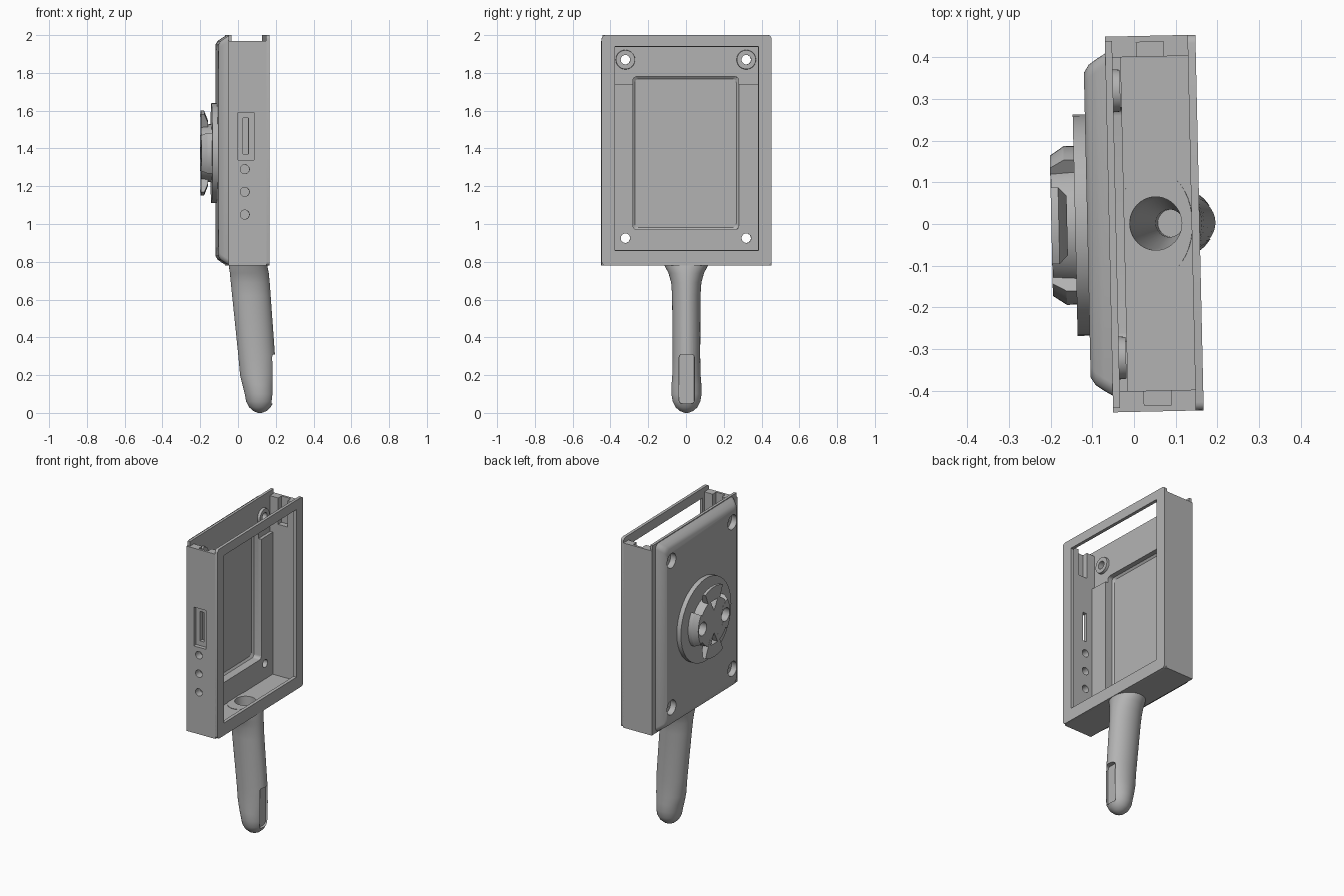
import bpy, bmesh, math
from mathutils import Matrix, Vector

cube = bpy.data.objects.get("Cube")
if cube:
    bpy.data.objects.remove(cube, do_unlink=True)

grey = bpy.data.materials.new("plain grey")
grey.use_nodes = True
grey.diffuse_color = (0.45, 0.45, 0.45, 1)
grey.node_tree.nodes["Principled BSDF"].inputs["Base Color"].default_value = (0.45, 0.45, 0.45, 1)

parts = []


def make(name, bm):
    bmesh.ops.recalc_face_normals(bm, faces=bm.faces)
    mesh = bpy.data.meshes.new(name)
    bm.to_mesh(mesh)
    bm.free()
    mesh.materials.append(grey)
    ob = bpy.data.objects.new(name, mesh)
    bpy.context.collection.objects.link(ob)
    parts.append(ob)
    return ob


def box(name, x, y, z, bevel=0):
    """Box from (min, max) pairs; bevel rounds the edges that run along x."""
    bm = bmesh.new()
    bmesh.ops.create_cube(bm, size=1)
    for v in bm.verts:
        v.co = [r[0] if c < 0 else r[1] for c, r in zip(v.co, (x, y, z))]
    if bevel:
        edges = [e for e in bm.edges if abs(e.verts[0].co.x - e.verts[1].co.x) > 1e-5]
        bmesh.ops.bevel(bm, geom=edges, offset=bevel, segments=4, profile=0.5, affect='EDGES')
    return make(name, bm)


def loft(name, rings):
    """Skin a list of equal-length point loops and cap both ends."""
    bm = bmesh.new()
    loops = [[bm.verts.new(p) for p in ring] for ring in rings]
    n = len(loops[0])
    for a, b in zip(loops, loops[1:]):
        for i in range(n):
            bm.faces.new((a[i], a[(i + 1) % n], b[(i + 1) % n], b[i]))
    bm.faces.new(loops[0])
    bm.faces.new(loops[-1])
    return make(name, bm)


def circle_x(x, y, z, r, n=40):
    return [(x, y + r * math.cos(math.tau * i / n), z + r * math.sin(math.tau * i / n)) for i in range(n)]


def oval(z, cx, rx, ry, n=40):
    return [(cx + rx * math.cos(math.tau * i / n), ry * math.sin(math.tau * i / n), z) for i in range(n)]


def round_x(name, y, z, stations):
    """Turned solid along x from (x, radius) stations."""
    return loft(name, [circle_x(x, y, z, r) for x, r in stations])


def round_y(name, x, z, r, y):
    return loft(name, [[(x + a, yy, z + b) for yb, a, b in circle_x(yy, 0, 0, r, 24)] for yy in y])


def rounded_rect(x, hy, z0, z1, r):
    pts = []
    for k, (sy, cz) in enumerate(((1, z1 - r), (-1, z1 - r), (-1, z0 + r), (1, z0 + r))):
        for i in range(6):
            a = math.pi / 2 * (k + i / 5)
            pts.append((x, sy * (hy - r) + r * math.cos(a), cz + r * math.sin(a)))
    return pts


def cut(ob, cutters):
    for c in cutters:
        mod = ob.modifiers.new("cut", 'BOOLEAN')
        mod.operation = 'DIFFERENCE'
        mod.solver = 'EXACT'
        mod.object = c
    bpy.context.view_layer.update()
    mesh = bpy.data.meshes.new_from_object(ob.evaluated_get(bpy.context.evaluated_depsgraph_get()))
    ob.modifiers.clear()
    ob.data = mesh


def discard(obs):
    for ob in obs:
        parts.remove(ob)
        bpy.data.objects.remove(ob, do_unlink=True)


# hollow for the handle
bore = loft("bore", [oval(0.9, 0.048, 0.063, 0.065), oval(0.55, 0.068, 0.06, 0.06),
                     oval(0.3, 0.085, 0.033, 0.033), oval(0.22, 0.09, 0.033, 0.033)])

# case shell: open top, side slot, three button holes, wall notches
shell = box("case_shell", (-0.06, 0.142), (-0.45, 0.45), (0.78, 1.97))
cutters = [box("cavity", (-0.2, 0.3), (-0.4, 0.4), (0.825, 2.2)),
           box("port_recess", (-0.01, 0.075), (-0.5, -0.425), (1.34, 1.59)),
           box("port_slot", (0.017, 0.045), (-0.5, -0.35), (1.37, 1.56))]
for z in (1.05, 1.17, 1.29):
    cutters.append(round_y("button_hole", 0.026, z, 0.024, (-0.5, -0.35)))
for s in (-1, 1):
    cutters.append(box("notch", (0.015, 0.08), sorted((s * 0.39, s * 0.435)), (1.8, 2.1)))
cut(shell, cutters + [bore])
discard(cutters)

# window frame
frame = box("window_frame", (0.138, 0.157), (-0.45, 0.45), (0.78, 2.0), 0.02)
window = loft("window", [[(x, s * h, 1.4 + t * (h + 0.16)) for s, t in ((1, 1), (-1, 1), (-1, -1), (1, -1))]
                         for x, h in ((0.12, 0.375), (0.15, 0.38), (0.2, 0.38))])
cut(frame, [window])
discard([window])

# back shell with sloped sides, device pocket and countersunk screw holes
back = loft("back_shell", [rounded_rect(x, 0.41 - d, 0.785 + d, 1.995 - d, 0.03)
                           for x, d in ((-0.043, 0), (-0.06, 0), (-0.08, 0.012), (-0.1, 0.026), (-0.112, 0.045))])
rim = box("back_rim", (-0.06, -0.043), (-0.44, 0.44), (0.785, 2.0))
ledge = box("inner_ledge", (-0.044, -0.023), (-0.405, 0.405), (0.8, 1.74))
pocket = loft("pocket", [rounded_rect(x, 0.28 - d, 0.97 + d, 1.78 - d, 0.02)
                         for x, d in ((0.0, 0), (-0.075, 0), (-0.085, 0.012))])
bosses, screw_cuts = [], []
for y in (-0.32, 0.32):
    for z in (0.925, 1.87):
        screw_cuts.append(round_x("screw_hole", y, z, [(-0.3, 0.05), (-0.075, 0.046), (-0.072, 0.025), (0.05, 0.025)]))
    bosses.append(round_x("screw_boss", y, 1.87, [(-0.05, 0.052), (-0.026, 0.05)]))
for ob in [back, rim, ledge] + bosses:
    cut(ob, [pocket] + screw_cuts)
discard([pocket] + screw_cuts)

# twist mount: base disc, core and four locking tabs
C = 1.375
disc = round_x("mount_disc", 0, C, [(-0.105, 0.265), (-0.141, 0.265)])
core = round_x("mount_core", 0, C, [(-0.13, 0.155), (-0.197, 0.15)])
mount = [core]
for k in range(4):
    a0 = math.pi / 2 * k
    upright = k % 2 == 1
    half = 0.42 if upright else 0.6
    # upright tabs overhang, sideways tabs taper outward to the base
    profile = ((-0.16, 0.175), (-0.18, 0.225), (-0.198, 0.225)) if upright else \
              ((-0.135, 0.19), (-0.165, 0.19), (-0.198, 0.168))
    rings = []
    for x, r in profile:
        arc = [a0 - half + 2 * half * i / 10 for i in range(11)]
        pts = [(x, rr * math.cos(a), C + rr * math.sin(a)) for rr, seq in ((r, arc), (0.1, arc[::-1])) for a in seq]
        rings.append(pts)
    mount.append(loft("mount_tab", rings))
mount_cuts = []
for s in (-1, 1):
    mount_cuts.append(round_x("mount_bore", s * 0.12, C, [(-0.3, 0.042), (-0.15, 0.042)]))
    mount_cuts.append(loft("mount_wedge", [[(x, 0, C + s * 0.07), (x, 0.035, C + s * 0.14), (x, -0.035, C + s * 0.14)]
                                           for x in (-0.3, -0.16)]))
for ob in mount:
    cut(ob, mount_cuts)
discard(mount_cuts)

# leaning handle with flared neck, round foot and a flat slot near the end
handle = loft("handle", [oval(*s) for s in (
    (0.828, 0.05, 0.09, 0.13), (0.78, 0.053, 0.102, 0.115), (0.74, 0.06, 0.103, 0.094), (0.69, 0.065, 0.103, 0.08),
    (0.62, 0.071, 0.102, 0.075), (0.3, 0.099, 0.097, 0.073), (0.2, 0.104, 0.093, 0.075),
    (0.15, 0.108, 0.085, 0.079), (0.1, 0.114, 0.078, 0.08), (0.06, 0.116, 0.073, 0.073),
    (0.03, 0.116, 0.057, 0.058), (0.01, 0.116, 0.035, 0.035), (0, 0.116, 0.01, 0.01))])
slot = box("handle_slot", (0.165, 0.3), (-0.04, 0.04), (0.05, 0.31), 0.015)
cut(handle, [bore, slot])
discard([slot, bore])

# the whole case sits slightly turned; shade curved faces smooth
turn = Matrix.Rotation(math.radians(1.27), 4, 'Z')
for ob in parts:
    ob.data.transform(turn)
    ob.select_set(True)
bpy.context.view_layer.objects.active = parts[0]
bpy.ops.object.shade_smooth_by_angle(angle=math.radians(30))
